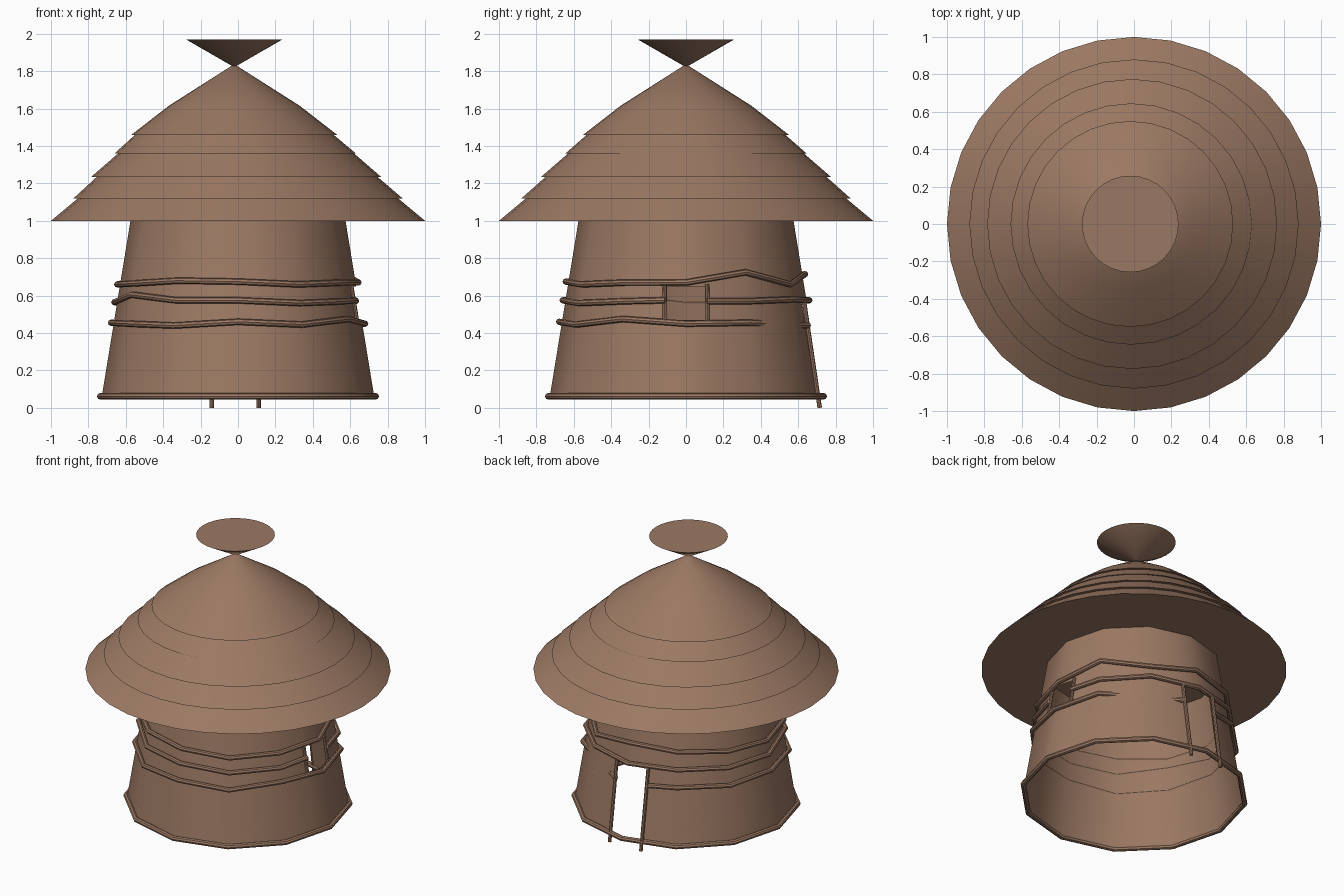
import bpy, bmesh, math
from mathutils import Vector

if "Cube" in bpy.data.objects:
    bpy.data.objects.remove(bpy.data.objects["Cube"])

mud = bpy.data.materials.new("mud brown")
mud.diffuse_color = (0.33, 0.19, 0.125, 1)
mud.use_nodes = True
mud.node_tree.nodes["Principled BSDF"].inputs["Base Color"].default_value = mud.diffuse_color

SIDES = 12


def wall_r(z):
    """Wall corner radius at height z."""
    return 0.575 + (1.0 - z) / 0.95 * 0.155


def finish(obj, angle=40):
    obj.data.materials.append(mud)
    bpy.ops.object.select_all(action='DESELECT')
    obj.select_set(True)
    bpy.context.view_layer.objects.active = obj
    bpy.ops.object.shade_smooth_by_angle(angle=math.radians(angle))


def mesh_object(name, bm):
    me = bpy.data.meshes.new(name)
    bm.to_mesh(me)
    bm.free()
    obj = bpy.data.objects.new(name, me)
    bpy.context.collection.objects.link(obj)
    finish(obj)


def lathe(name, profile, n):
    """Spin (radius, z, x offset) rows round the z axis and cap both ends."""
    bm = bmesh.new()
    rows = [[bm.verts.new((dx + r * math.cos(2 * math.pi * i / n),
                           r * math.sin(2 * math.pi * i / n), z))
             for i in range(n)] for r, z, dx in profile]
    for a, b in zip(rows, rows[1:]):
        for i in range(n):
            j = (i + 1) % n
            bm.faces.new((a[i], a[j], b[j], b[i]))
    bm.faces.new(rows[0][::-1])
    bm.faces.new(rows[-1])
    bmesh.ops.recalc_face_normals(bm, faces=bm.faces)
    mesh_object(name, bm)


def pole(name, points, radius, closed=False):
    """Round stick along a path."""
    cu = bpy.data.curves.new(name, 'CURVE')
    cu.dimensions = '3D'
    cu.bevel_depth = radius
    cu.bevel_resolution = 2
    cu.use_fill_caps = True
    sp = cu.splines.new('POLY')
    sp.points.add(len(points) - 1)
    for p, co in zip(sp.points, points):
        p.co = (*co, 1)
    sp.use_cyclic_u = closed
    obj = bpy.data.objects.new(name, cu)
    bpy.context.collection.objects.link(obj)
    bpy.ops.object.select_all(action='DESELECT')
    obj.select_set(True)
    bpy.context.view_layer.objects.active = obj
    bpy.ops.object.convert(target='MESH')
    finish(bpy.context.view_layer.objects.active)


def on_wall(deg, z, out=0.015):
    """Point on the twelve-sided wall at an angle and height."""
    half = math.pi / SIDES
    t = math.radians(deg)
    r = (wall_r(z) + out) * math.cos(half) / math.cos(t % (2 * half) - half)
    return (r * math.cos(t), r * math.sin(t), z)


# Thatched roof: overlapping tiers with small undercut lips
lathe("thatch_roof", [
    (1.0, 1.0, 0), (0.85, 1.125, 0), (0.88, 1.12, 0),
    (0.745, 1.24, -0.005), (0.775, 1.235, -0.01),
    (0.625, 1.365, -0.01), (0.645, 1.36, -0.015),
    (0.525, 1.465, -0.02), (0.55, 1.46, -0.02),
    (0.35, 1.615, -0.02), (0.012, 1.83, -0.02)], 32)

# Flared bundle on the peak
lathe("roof_finial", [(0.012, 1.828, -0.02), (0.258, 1.97, -0.02)], 32)

# Wall: open tapered shell with window (+x) and door (+y) cut out
bm = bmesh.new()
rows = [[bm.verts.new((wall_r(z) * math.cos(2 * math.pi * i / SIDES),
                       wall_r(z) * math.sin(2 * math.pi * i / SIDES), z))
         for i in range(SIDES)] for z in (0.045, 1.0)]
for i in range(SIDES):
    j = (i + 1) % SIDES
    bm.faces.new((rows[0][i], rows[0][j], rows[1][j], rows[1][i]))


def cut_opening(facing, across, lo, hi, z0, z1):
    planes = [(across, lo), (across, hi), (2, z0), (2, z1)]
    for axis, val in planes:
        co, no = Vector((0, 0, 0)), Vector((0, 0, 0))
        co[axis], no[axis] = val, 1
        faces = [f for f in bm.faces if f.calc_center_median()[facing] > 0.3]
        geom = faces + list({e for f in faces for e in f.edges}) \
            + list({v for f in faces for v in f.verts})
        bmesh.ops.bisect_plane(bm, geom=geom, dist=1e-5, plane_co=co, plane_no=no)
    hole = []
    for f in bm.faces:
        c = f.calc_center_median()
        if c[facing] > 0.3 and lo < c[across] < hi and z0 < c.z < z1:
            hole.append(f)
    bmesh.ops.delete(bm, geom=hole, context='FACES')


cut_opening(0, 1, -0.112, 0.112, 0.47, 0.65)
cut_opening(1, 0, -0.13, 0.105, 0.06, 0.565)
mesh_object("wall", bm)

# Base hoop
pole("base_hoop", [on_wall(30 * k, 0.062, 0.008) for k in range(12)], 0.018, True)

# Wobbly binding poles; the lower two stop at the window and the door
upper = [.67, .725, .66, .715, .70, .68, .66, .665, .68, .675, .66, .67]
pole("upper_binding", [on_wall(30 * k, z) for k, z in enumerate(upper)], 0.017, True)

middle = [.57, .58, .575, .58, .57, .565, .605, .575, .575, .56, .57]
pole("middle_binding", [on_wall(10, .57)]
     + [on_wall(30 * k + 30, z) for k, z in enumerate(middle)]
     + [on_wall(350, .575)], 0.017)

lower = [.46, .45, .455, .45, .44, .46, .445, .475, .45, .455, .45]
pole("lower_binding", [on_wall(102, .445)]
     + [on_wall(30 * k + 120, z) for k, z in enumerate(lower[:-1])]
     + [on_wall(441, .44)], 0.017)

# Window frame
for side, s in (("left", -1), ("right", 1)):
    pole("window_post_" + side, [on_wall(s * 10.2, 0.46, 0.005),
                                 on_wall(s * 10.6, 0.66, 0.005)], 0.011)

# Door posts and lintel
for side, x in (("left", -0.14), ("right", 0.11)):
    pole("door_post_" + side, [(x, 0.715, 0.0), (x, 0.63, 0.575)], 0.012)
pole("door_lintel", [(-0.14, 0.625, 0.57), (0, 0.652, 0.57), (0.11, 0.63, 0.57)], 0.012)
